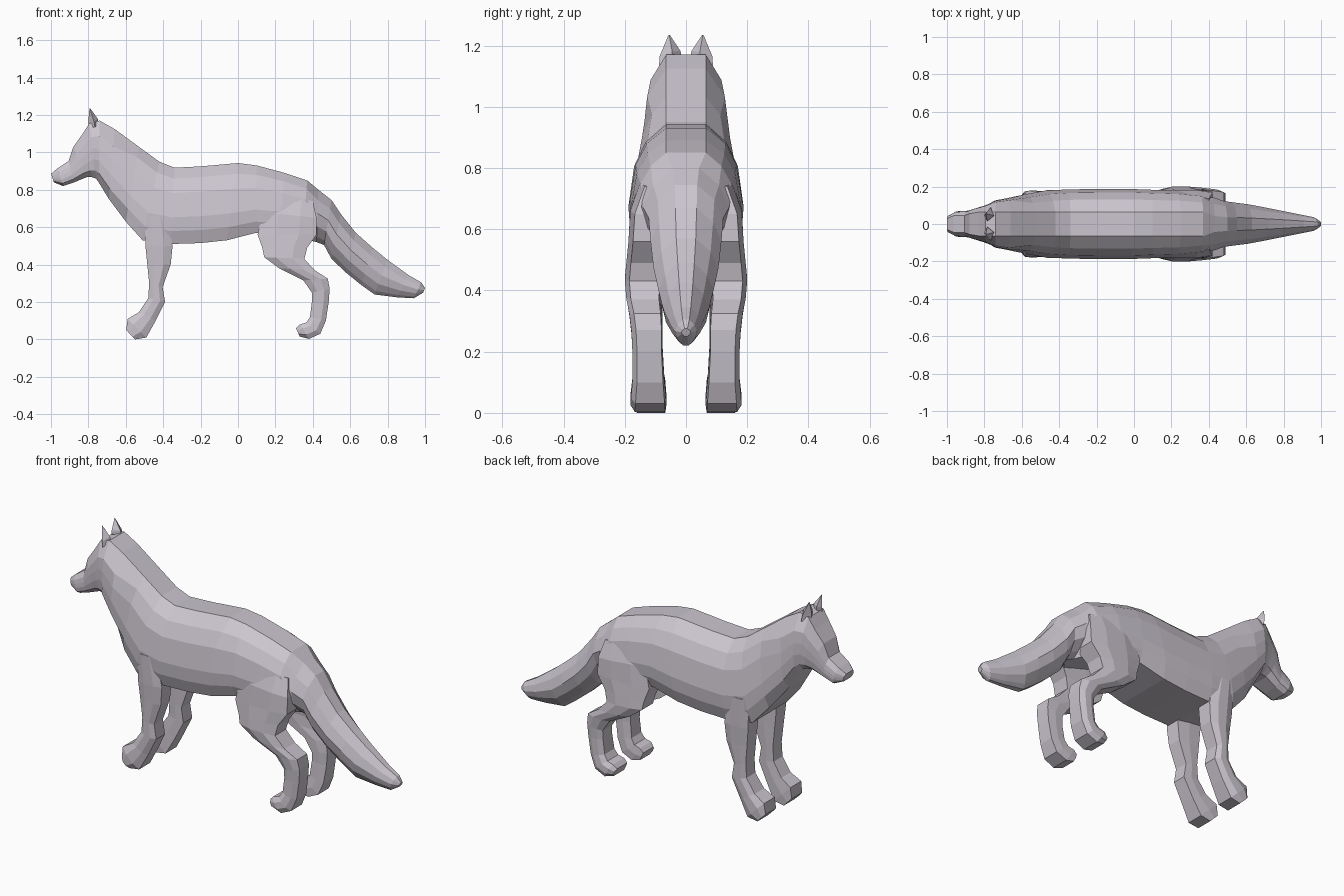
import bpy, bmesh

fur = bpy.data.materials.new("grey fur")
fur.diffuse_color = (0.60, 0.56, 0.62, 1)


def loft(name, rings):
    """Skin a list of equal-length rings into one closed flat-shaded mesh."""
    bm = bmesh.new()
    vs = [[bm.verts.new(p) for p in r] for r in rings]
    n = len(vs[0])
    for a, b in zip(vs, vs[1:]):
        for i in range(n):
            j = (i + 1) % n
            bm.faces.new((a[i], a[j], b[j], b[i]))
    bm.faces.new(vs[0])
    bm.faces.new(vs[-1])
    bmesh.ops.recalc_face_normals(bm, faces=bm.faces)
    me = bpy.data.meshes.new(name)
    bm.to_mesh(me)
    bm.free()
    me.materials.append(fur)
    ob = bpy.data.objects.new(name, me)
    bpy.context.collection.objects.link(ob)
    return ob


def section(tx, tz, bx, bz, w, profile, flat=None):
    """Symmetric ring between a top and a bottom point, half width w."""
    half = []
    for k, (t, f) in enumerate(profile):
        y = w * f
        if k == 0 and flat:
            y = min(flat, w * 0.65)
        half.append((tx + (bx - tx) * t, y, tz + (bz - tz) * t))
    return half + [(x, -y, z) for x, y, z in reversed(half)]


# head, neck and trunk: top x, z, bottom x, z, half width
head_profile = [(0, .5), (.25, .92), (.45, .98), (.65, 1), (.85, .95), (1, .6)]
trunk_profile = [(0, .35), (.14, .70), (.33, .90), (.65, 1), (.83, .97), (1, .84)]
tail_profile = [(0, .30), (.2, .76), (.45, 1), (.7, .87), (.9, .52), (1, .24)]
head = [
    (-1.0, .885, -.985, .84, .045), (-.965, .915, -.935, .82, .068),
    (-.905, .955, -.88, .838, .071), (-.88, 1.03, -.81, .867, .085),
    (-.83, 1.10, -.78, .867, .098), (-.795, 1.155, -.76, .86, .108),
    (-.74, 1.17, -.745, .84, .126), (-.66, 1.125, -.69, .75, .138)]
trunk = [
    (-.53, 1.03, -.60, .63, .160), (-.42, .95, -.51, .53, .178),
    (-.34, .918, -.36, .51, .185), (-.2, .925, -.2, .515, .187),
    (0, .943, -.06, .53, .188), (.1, .93, .09, .568, .183),
    (.25, .89, .22, .57, .178), (.37, .85, .345, .54, .165)]
# bushy tail continues the trunk
tail = [
    (.43, .80, .42, .52, .142), (.50, .745, .46, .505, .122),
    (.55, .67, .50, .43, .116), (.63, .57, .58, .355, .106),
    (.72, .49, .66, .29, .090), (.80, .425, .73, .24, .075),
    (.91, .345, .85, .225, .052), (.98, .305, .94, .22, .036),
    (1.0, .275, .99, .25, .015)]
loft("body_head_and_tail",
     [section(*s, head_profile, .065) for s in head]
     + [section(*s, trunk_profile, .065) for s in trunk]
     + [section(*s, tail_profile) for s in tail])

# legs: front x, z, back x, z, inner y, outer y
front_leg = [
    (-.50, .66, -.38, .66, .08, .182), (-.495, .5, -.35, .5, .08, .18),
    (-.485, .4, -.36, .4, .08, .175), (-.475, .3, -.403, .28, .08, .172),
    (-.48, .22, -.39, .2, .08, .172), (-.53, .145, -.44, .1, .075, .172),
    (-.59, .11, -.49, .01, .068, .178), (-.598, .05, -.55, 0, .068, .175)]
hind_leg = [
    (.20, .78, .40, .74, .05, .150), (.13, .68, .42, .65, .06, .182),
    (.105, .56, .42, .56, .06, .188),
    (.13, .49, .37, .49, .08, .195), (.14, .44, .355, .43, .088, .20),
    (.22, .38, .41, .37, .088, .195), (.35, .315, .48, .325, .083, .185),
    (.395, .25, .49, .27, .08, .178), (.395, .2, .485, .2, .08, .175),
    (.385, .12, .47, .1, .075, .175), (.365, .09, .44, .03, .07, .18),
    (.33, .08, .38, .003, .068, .182), (.31, .06, .33, .015, .07, .172)]


def leg_ring(fx, fz, bx, bz, yi, yo, side):
    mx, mz = (fx + bx) / 2, (fz + bz) / 2
    pts = [(fx, yi, fz), (fx, yo - .015, fz),
           (fx * .7 + bx * .3, yo, fz * .7 + bz * .3),
           (fx * .3 + bx * .7, yo, fz * .3 + bz * .7),
           (bx, yo - .015, bz), (bx, yi, bz), (mx, yi - .004, mz)]
    return [(x, y * side, z) for x, y, z in pts]


for side, tag in ((1, "left"), (-1, "right")):
    loft("front_leg_" + tag, [leg_ring(*s, side) for s in front_leg])
    loft("hind_leg_" + tag, [leg_ring(*s, side) for s in hind_leg])
    # pointed ear
    base = [(-.80, .05, 1.13), (-.785, .015, 1.165), (-.745, .045, 1.155), (-.765, .088, 1.135)]
    mid = [(-.80, .045, 1.17), (-.785, .018, 1.182), (-.75, .045, 1.18), (-.77, .086, 1.165)]
    tip = [(-.792 + dx, .055 + dy, 1.235) for dx, dy in ((-.002, 0), (0, -.002), (.002, 0), (0, .002))]
    loft("ear_" + tag, [[(x, y * side, z) for x, y, z in r] for r in (base, mid, tip)])
